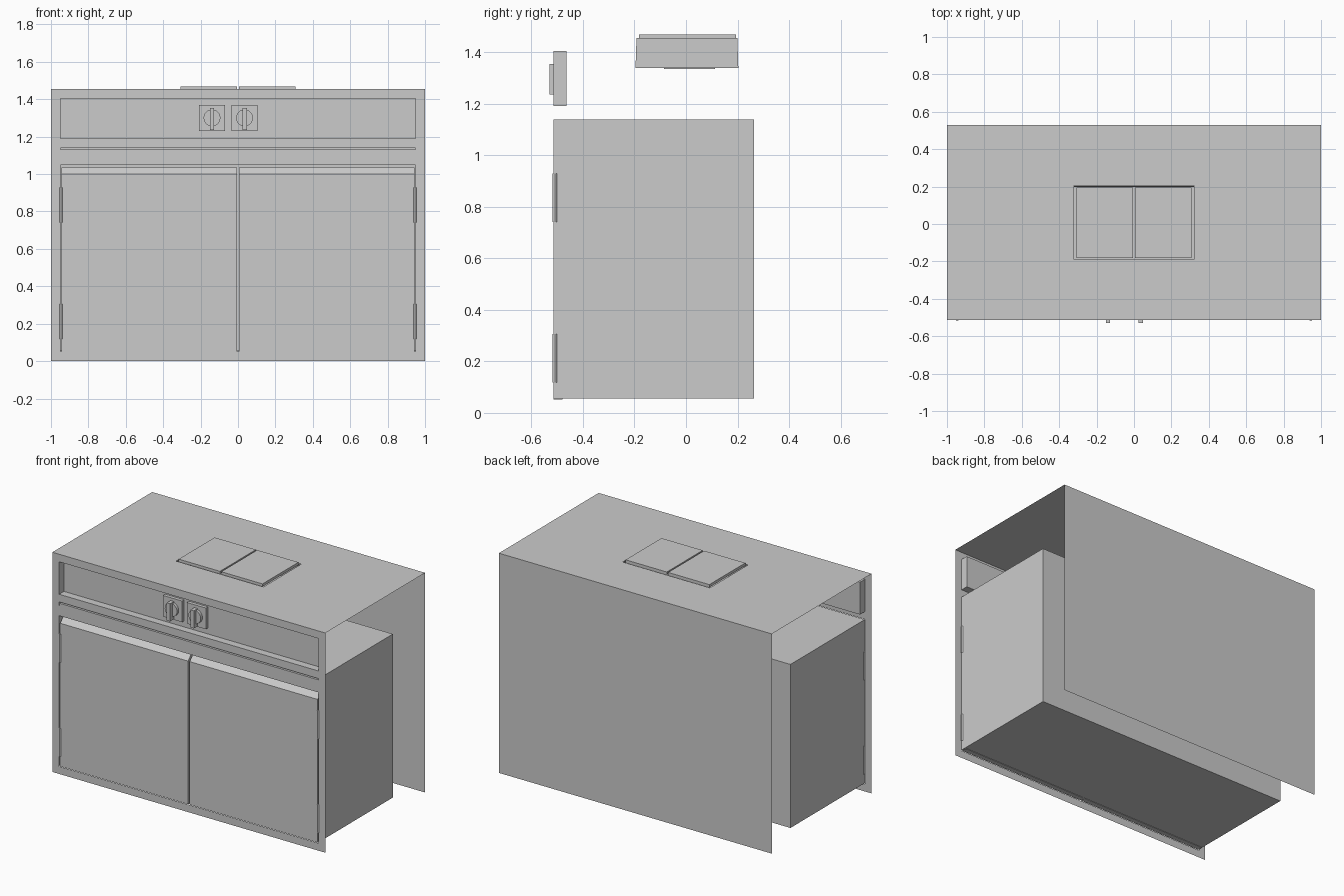
import bpy, bmesh
from mathutils import Matrix

if "Cube" in bpy.data.objects:
    bpy.data.objects.remove(bpy.data.objects["Cube"])

FRONT, BACK, TOP = -0.514, 0.53, 1.455


def finish(name, bm):
    me = bpy.data.meshes.new(name)
    bm.to_mesh(me)
    bm.free()
    ob = bpy.data.objects.new(name, me)
    bpy.context.collection.objects.link(ob)
    return ob


def box(name, x, y, z, open_dir=None, taper=0.0):
    """Box from ranges; open_dir removes the face looking that way; taper insets the top."""
    bm = bmesh.new()
    bmesh.ops.create_cube(bm, size=1)
    for v in bm.verts:
        v.co = [r[0] if c < 0 else r[1] for c, r in zip(v.co, (x, y, z))]
    bm.normal_update()
    if open_dir:
        bmesh.ops.delete(bm, geom=[f for f in bm.faces if f.normal.dot(open_dir) > 0.9],
                         context='FACES_ONLY')
    for v in bm.verts:
        if v.co.z == max(w.co.z for w in bm.verts) and taper:
            v.co.y += taper if v.co.y < (y[0] + y[1]) / 2 else -taper
    return finish(name, bm)


def sheet(name, us, vs, place, holes):
    """Flat sheet split into cells, with the hole cells left out."""
    bm = bmesh.new()
    for i in range(len(us) - 1):
        for j in range(len(vs) - 1):
            if (i, j) not in holes:
                bm.faces.new([bm.verts.new(place(u, v)) for u, v in (
                    (us[i], vs[j]), (us[i + 1], vs[j]),
                    (us[i + 1], vs[j + 1]), (us[i], vs[j + 1]))])
    bmesh.ops.remove_doubles(bm, verts=bm.verts, dist=1e-5)
    return finish(name, bm)


def prism(name, profile, x0, x1):
    """Extrude a y,z profile along x."""
    bm = bmesh.new()
    f = bm.faces.new([bm.verts.new((x0, y, z)) for y, z in profile])
    r = bmesh.ops.extrude_face_region(bm, geom=[f])
    for v in r['geom']:
        if isinstance(v, bmesh.types.BMVert):
            v.co.x = x1
    bmesh.ops.recalc_face_normals(bm, faces=bm.faces)
    return finish(name, bm)


def cylinder(name, radius, depth, loc, along_y=False, segs=24):
    bm = bmesh.new()
    bmesh.ops.create_cone(bm, cap_ends=True, segments=segs, radius1=radius,
                          radius2=radius, depth=depth)
    if along_y:
        bm.transform(Matrix.Rotation(1.5707963, 4, 'X'))
    bm.transform(Matrix.Translation(loc))
    ob = finish(name, bm)
    bpy.context.view_layer.objects.active = ob
    ob.select_set(True)
    bpy.ops.object.shade_smooth_by_angle()
    ob.select_set(False)
    return ob


# Thin outer sheets: pierced front, worktop with well opening, plain back
sheet("front_frame", (-1, -0.95, 0.95, 1),
      (0, 0.05, 1.048, 1.115, 1.14, 1.19, 1.405, TOP),
      lambda u, v: (u, FRONT, v), {(1, 1), (1, 3), (1, 5)})
sheet("worktop", (-1, -0.32, 0.32, 1), (FRONT, -0.191, 0.207, BACK),
      lambda u, v: (u, v, TOP), {(1, 1)})
sheet("back_panel", (1, -1), (0, TOP), lambda u, v: (u, BACK, v), set())

# Inner cabinet shell, pull-out board and control panel recess
box("cabinet_shell", (-0.95, 0.95), (FRONT, 0.264), (0.055, 1.138), (0, -1, 0))
box("pull_out_board", (-0.948, 0.948), (FRONT, 0.2), (1.115, 1.131))
box("control_recess", (-0.95, 0.95), (FRONT, -0.464), (1.19, 1.405), (0, -1, 0))

# Doors with sloped finger-grip top edge, and hinge barrels
door = [(FRONT, 0.052), (FRONT, 1.0), (-0.48, 1.035), (-0.48, 0.052)]
for side, s in (("left", -1), ("right", 1)):
    prism(f"{side}_door", door, s * 0.006, s * 0.943)
    for level, z in (("lower", 0.212), ("upper", 0.835)):
        cylinder(f"{side}_{level}_hinge", 0.009, 0.187, (s * 0.946, -0.509, z), segs=12)

# Control knobs: square plate, round dial, upright grip
for side, x in (("left", -0.139), ("right", 0.035)):
    box(f"{side}_knob_plate", (x - 0.07, x + 0.07), (-0.486, -0.464), (1.23, 1.37))
    cylinder(f"{side}_knob_dial", 0.045, 0.02, (x, -0.494, 1.3), along_y=True)
    box(f"{side}_knob_grip", (x - 0.012, x + 0.012), (-0.53, -0.49), (1.236, 1.353))

# Sunken well under the worktop, its base plate, and two lids
box("well", (-0.32, 0.32), (-0.196, 0.203), (1.339, 1.454), (0, 0, 1), taper=0.004)
box("well_base_plate", (-0.16, 0.16), (-0.086, 0.112), (1.334, 1.34))
for side, s in (("left", -1), ("right", 1)):
    box(f"{side}_lid", sorted((s * 0.005, s * 0.307)), (-0.182, 0.194), (1.45, 1.468))
